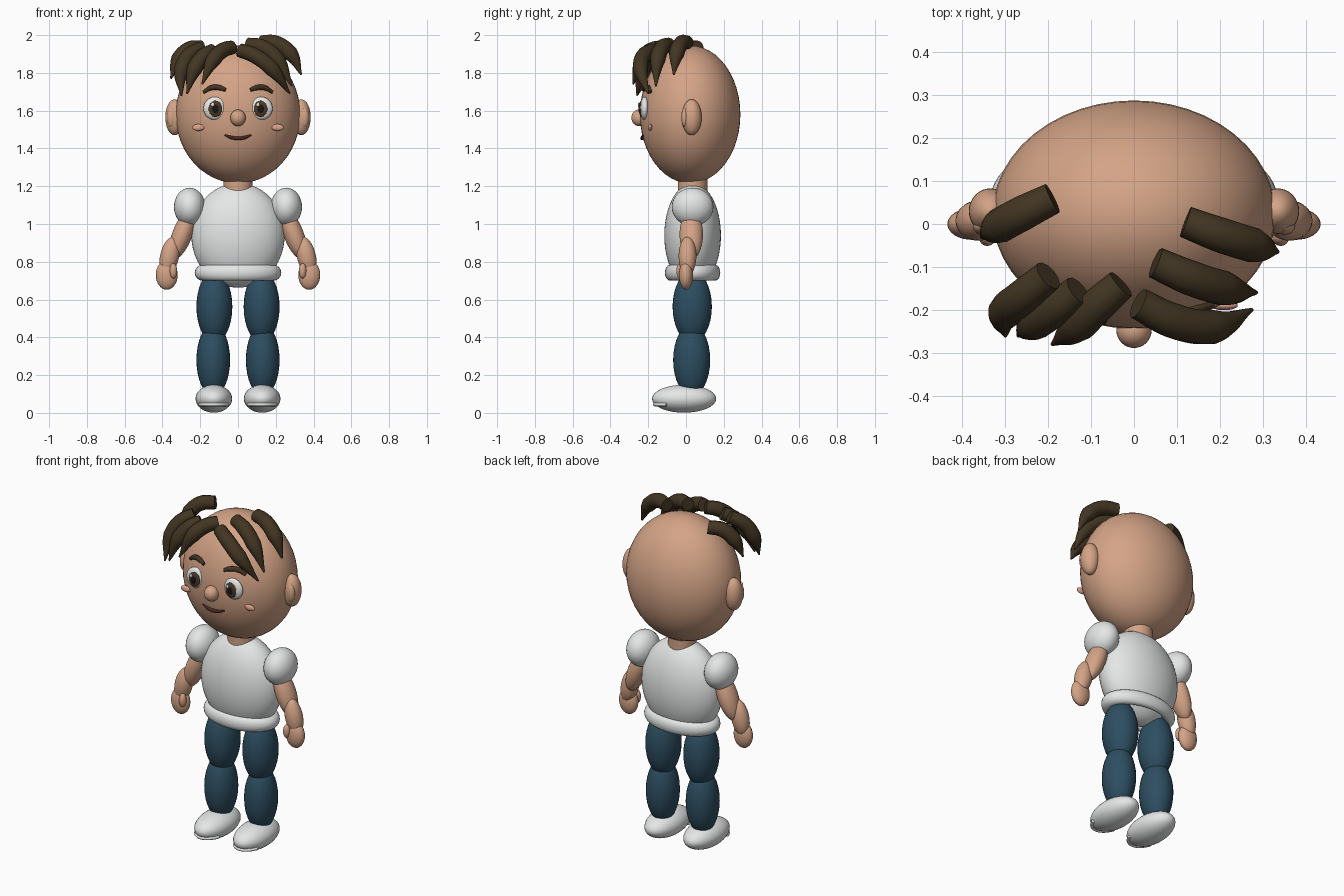
import bpy
from math import cos, sin, pi, radians, sqrt

cube = bpy.data.objects.get("Cube")
if cube:
    bpy.data.objects.remove(cube, do_unlink=True)


def material(name, rgb):
    m = bpy.data.materials.new(name)
    m.use_nodes = True
    m.diffuse_color = (*rgb, 1)
    m.node_tree.nodes["Principled BSDF"].inputs["Base Color"].default_value = (*rgb, 1)
    return m


SKIN = material("skin", (0.66, 0.37, 0.24))
BLUSH = material("blush", (0.74, 0.38, 0.27))
WHITE = material("white cloth", (0.78, 0.80, 0.79))
EYE_WHITE = material("eye white", (0.85, 0.86, 0.86))
DENIM = material("denim", (0.026, 0.076, 0.12))
HAIR = material("dark brown hair", (0.055, 0.036, 0.016))
IRIS = material("brown iris", (0.08, 0.04, 0.018))
PUPIL = material("black pupil", (0.008, 0.008, 0.008))
MOUTH = material("mouth", (0.07, 0.022, 0.014))


def finish(name, mat):
    ob = bpy.context.object
    ob.name = name
    ob.data.materials.clear()
    ob.data.materials.append(mat)
    bpy.ops.object.shade_smooth_by_angle(angle=radians(40))
    return ob


def ball(name, mat, loc, size, tilt=0, segments=32):
    """Ellipsoid; tilt leans it about the front-back axis, in degrees."""
    bpy.ops.mesh.primitive_uv_sphere_add(segments=segments, ring_count=segments // 2,
                                         location=loc, rotation=(0, radians(tilt), 0))
    bpy.context.object.scale = size
    return finish(name, mat)


def tube(name, mat, points, thickness, radii=None, steps=6):
    """Round tube along a smooth path, with optional taper."""
    curve = bpy.data.curves.new(name, "CURVE")
    curve.dimensions = "3D"
    curve.bevel_depth = thickness
    curve.bevel_resolution = 4
    curve.resolution_u = steps
    curve.use_fill_caps = True
    spline = curve.splines.new("BEZIER")
    spline.bezier_points.add(len(points) - 1)
    for i, (bp, co) in enumerate(zip(spline.bezier_points, points)):
        bp.co = co
        bp.handle_left_type = bp.handle_right_type = "AUTO"
        bp.radius = radii[i] if radii else 1
    ob = bpy.data.objects.new(name, curve)
    bpy.context.collection.objects.link(ob)
    bpy.ops.object.select_all(action="DESELECT")
    ob.select_set(True)
    bpy.context.view_layer.objects.active = ob
    bpy.ops.object.convert(target="MESH")
    return finish(name, mat)


HEAD, HEAD_SIZE = (0, 0.022, 1.58), (0.33, 0.266, 0.365)


def face_y(x, z):
    """Front surface of the head at x, z."""
    u, w = x / HEAD_SIZE[0], (z - HEAD[2]) / HEAD_SIZE[2]
    return HEAD[1] - HEAD_SIZE[1] * sqrt(max(0, 1 - u * u - w * w))


# Head, neck and torso
ball("head", SKIN, HEAD, HEAD_SIZE, segments=48)
ball("nose", SKIN, (0, -0.248, 1.562), (0.041, 0.041, 0.044))
bpy.ops.mesh.primitive_cylinder_add(vertices=32, radius=0.078, depth=0.2, location=(0, 0.035, 1.17))
finish("neck", SKIN)
ball("shirt", WHITE, (0, 0.035, 0.94), (0.247, 0.15, 0.277), segments=48)
bpy.ops.mesh.primitive_torus_add(major_radius=0.187, minor_radius=0.042, major_segments=48,
                                 minor_segments=16, location=(0, 0.035, 0.742))
bpy.context.object.scale = (1, 0.64, 1)
finish("shirt_hem", WHITE)

# Mouth
tube("mouth", MOUTH, [(x, face_y(x, z) - 0.004, z) for x, z in
                      ((-0.07, 1.471), (-0.035, 1.458), (0, 1.454), (0.035, 1.458), (0.07, 1.471))],
     0.009, (0.4, 1, 1.1, 1, 0.4))

for side, s in (("left", 1), ("right", -1)):
    # Ears and face details
    ball(f"{side}_ear", SKIN, (s * 0.335, 0.03, 1.565), (0.05, 0.053, 0.095))
    ball(f"{side}_inner_ear", SKIN, (s * 0.352, -0.005, 1.565), (0.024, 0.02, 0.052))
    ball(f"{side}_eye", EYE_WHITE, (s * 0.122, -0.218, 1.612), (0.061, 0.026, 0.061))
    ball(f"{side}_iris", IRIS, (s * 0.12, -0.238, 1.61), (0.036, 0.011, 0.043))
    ball(f"{side}_pupil", PUPIL, (s * 0.12, -0.245, 1.61), (0.019, 0.007, 0.024))
    ball(f"{side}_eye_glint", EYE_WHITE, (s * 0.12 - 0.014, -0.25, 1.632), (0.009, 0.005, 0.011), segments=16)
    ball(f"{side}_cheek", BLUSH, (s * 0.21, -0.19, 1.511), (0.032, 0.011, 0.018))
    tube(f"{side}_eyebrow", HAIR, [(s * x, face_y(x, z) - 0.005, z) for x, z in
                                   ((0.183, 1.698), (0.14, 1.722), (0.1, 1.722), (0.066, 1.71))],
         0.014, (0.6, 1, 1, 0.7))

    # Arms
    ball(f"{side}_sleeve", WHITE, (s * 0.256, 0.035, 1.09), (0.083, 0.11, 0.102))
    ball(f"{side}_upper_arm", SKIN, (s * 0.295, 0.028, 0.945), (0.053, 0.062, 0.14), -s * 21)
    ball(f"{side}_forearm", SKIN, (s * 0.362, 0.008, 0.83), (0.05, 0.047, 0.105), -s * 13)
    ball(f"{side}_hand", SKIN, (s * 0.377, 0, 0.73), (0.058, 0.037, 0.078))
    ball(f"{side}_thumb", SKIN, (s * 0.342, -0.03, 0.752), (0.02, 0.021, 0.04))

    # Legs
    ball(f"{side}_thigh", DENIM, (s * 0.125, 0.033, 0.562), (0.095, 0.104, 0.19))
    ball(f"{side}_shin", DENIM, (s * 0.131, 0.03, 0.28), (0.089, 0.098, 0.19))

    # Shoes with a thin rim round the toe
    ball(f"{side}_shoe", WHITE, (s * 0.128, -0.01, 0.075), (0.097, 0.17, 0.074))
    arc = [pi * (1.2 + 0.6 * i / 6) for i in range(7)]
    tube(f"{side}_toe_rim", WHITE,
         [(s * 0.128 + 0.09 * cos(a), -0.012 - 0.155 * sin(-a), 0.044) for a in arc], 0.009)

# Swept strands of hair: root, crest, bend and tip
STRANDS = (
    ((-0.19, 0.06, 1.935), (-0.26, 0.025, 1.925), (-0.315, -0.005, 1.87), (-0.355, -0.03, 1.77)),
    ((-0.20, -0.12, 1.93), (-0.26, -0.17, 1.89), (-0.30, -0.205, 1.81), (-0.30, -0.26, 1.68)),
    ((-0.13, -0.155, 1.92), (-0.18, -0.195, 1.89), (-0.23, -0.23, 1.82), (-0.27, -0.26, 1.69)),
    ((-0.03, -0.14, 1.935), (-0.08, -0.185, 1.92), (-0.13, -0.235, 1.87), (-0.19, -0.28, 1.74)),
    ((0.01, -0.185, 1.92), (0.09, -0.225, 1.89), (0.18, -0.24, 1.82), (0.275, -0.20, 1.69)),
    ((0.05, -0.09, 1.95), (0.13, -0.125, 1.935), (0.21, -0.15, 1.87), (0.285, -0.16, 1.73)),
    ((0.12, 0.005, 1.962), (0.20, -0.025, 1.957), (0.28, -0.05, 1.90), (0.335, -0.065, 1.79)),
)
for number, path in enumerate(STRANDS, 1):
    tube(f"hair_strand_{number}", HAIR, path, 0.039, (0.95, 1.05, 1.05, 0.12), steps=8)
